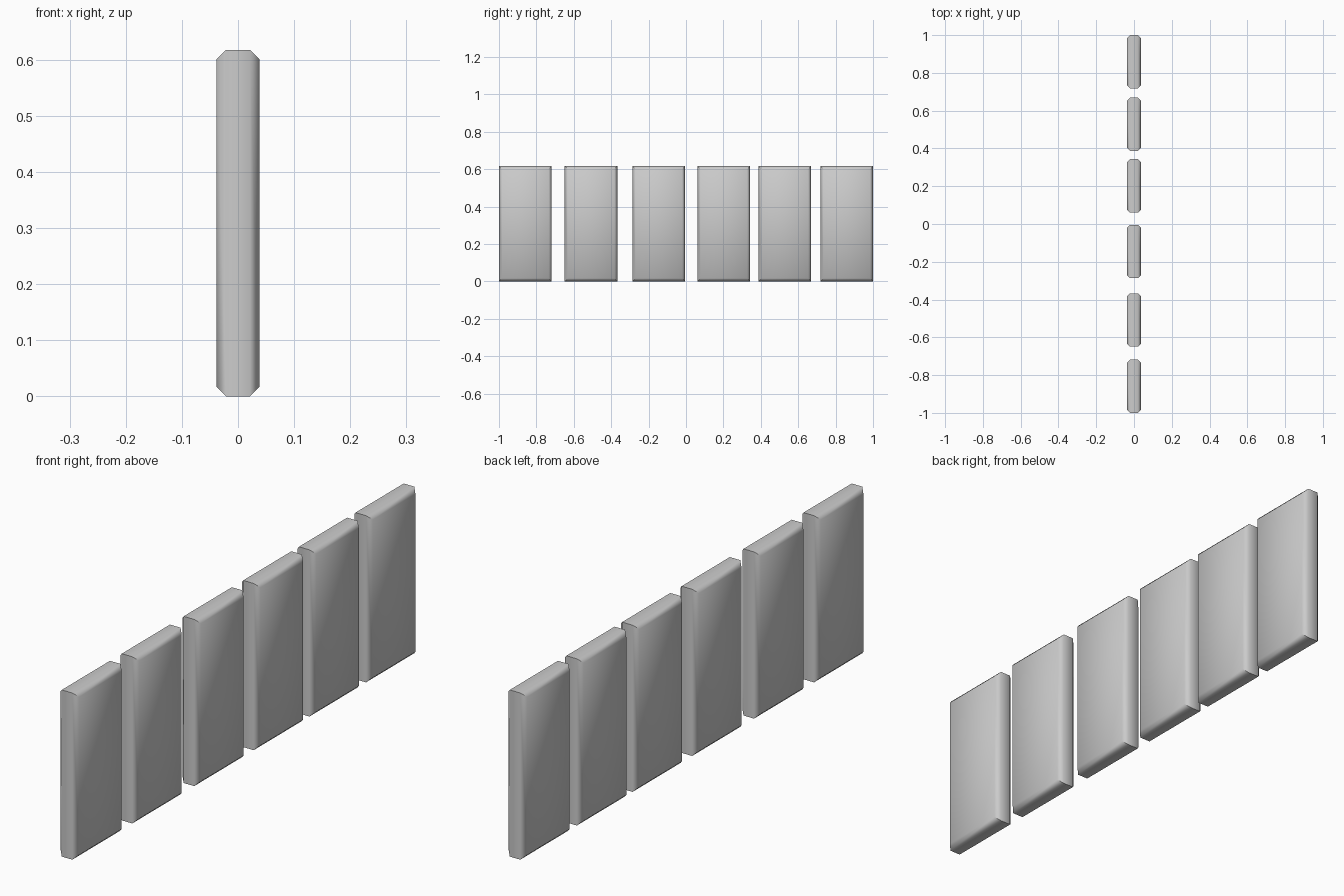
import bpy, bmesh
from math import radians
from mathutils import Matrix

if "Cube" in bpy.data.objects:
    bpy.data.objects.remove(bpy.data.objects["Cube"])

THICK, WIDTH, HEIGHT, CHAMFER = 0.076, 0.282, 0.617, 0.0165


def plank(name, y):
    """Upright board with chamfered rims around both broad faces."""
    bm = bmesh.new()
    bmesh.ops.create_cube(bm, size=1, matrix=Matrix.Diagonal((THICK, WIDTH, HEIGHT, 1)))
    rims = [e for e in bm.edges if abs(e.verts[0].co.x - e.verts[1].co.x) < 1e-5]
    bmesh.ops.bevel(bm, geom=rims, offset=CHAMFER, segments=1,
                    affect='EDGES', clamp_overlap=True)
    bmesh.ops.recalc_face_normals(bm, faces=bm.faces)
    mesh = bpy.data.meshes.new(name)
    bm.to_mesh(mesh)
    bm.free()
    ob = bpy.data.objects.new(name, mesh)
    ob.location = (0, y, HEIGHT / 2)
    bpy.context.collection.objects.link(ob)
    return ob


# Row of six slightly unevenly spaced planks
centres = [-0.859, -0.508, -0.146, 0.202, 0.528, 0.859]
planks = [plank(f"plank_{i + 1}", y) for i, y in enumerate(centres)]

# Soft chamfers, crisp board ends
for ob in planks:
    ob.select_set(True)
bpy.context.view_layer.objects.active = planks[0]
bpy.ops.object.shade_smooth_by_angle(angle=radians(50))
